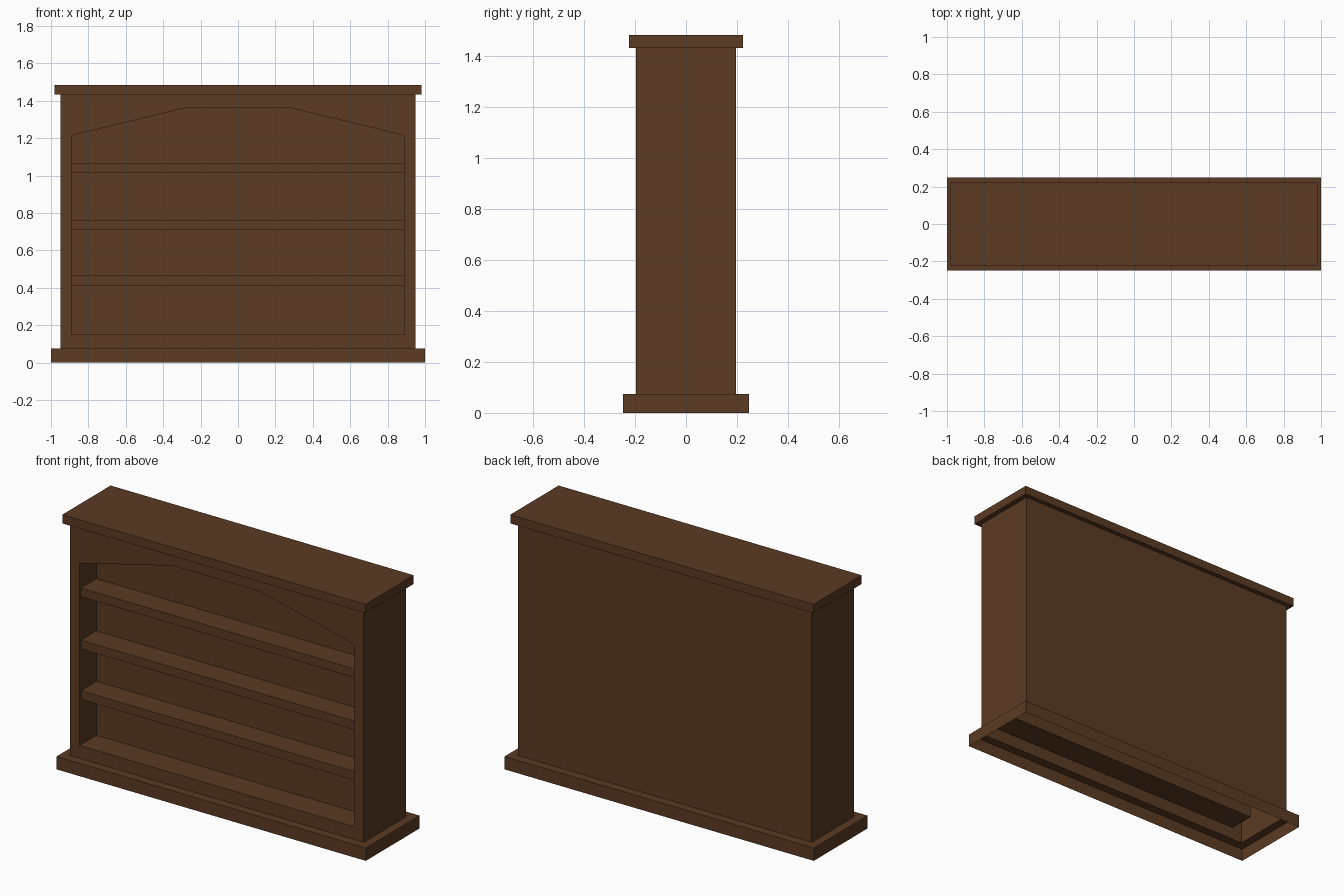
import bpy
import bmesh

if "Cube" in bpy.data.objects:
    bpy.data.objects.remove(bpy.data.objects["Cube"])

wood = bpy.data.materials.new("dark_brown_wood")
wood.diffuse_color = (0.105, 0.043, 0.017, 1.0)
wood.use_nodes = True
wood.node_tree.nodes["Principled BSDF"].inputs["Base Color"].default_value = wood.diffuse_color

HX, HY = 0.95, 0.196            # carcass half width and half depth
Z0, Z1 = 0.075, 1.433           # carcass bottom and top
AX, CX = 0.887, 0.283           # opening half width, half width of its flat crown
BACK_Y = -0.04                  # panel behind the shelves


def finish(name, bm):
    mesh = bpy.data.meshes.new(name)
    bm.to_mesh(mesh)
    bm.free()
    mesh.materials.append(wood)
    obj = bpy.data.objects.new(name, mesh)
    bpy.context.collection.objects.link(obj)
    return obj


def stepped_shell(name, rings, cap_top=False):
    """Skin a stack of rectangles (half x, half y, z) without a bottom."""
    bm = bmesh.new()
    loops = [[bm.verts.new((sx * hx, sy * hy, z))
              for sx, sy in ((-1, -1), (1, -1), (1, 1), (-1, 1))]
             for hx, hy, z in rings]
    for lo, hi in zip(loops, loops[1:]):
        for i in range(4):
            j = (i + 1) % 4
            bm.faces.new((lo[i], lo[j], hi[j], hi[i]))
    if cap_top:
        bm.faces.new(loops[-1])
    return finish(name, bm)


# Hollow plinth with a ledge, and the overhanging top board
stepped_shell("plinth", [(1, 0.248, 0), (1, 0.248, Z0), (HX, HY, Z0)])
stepped_shell("top_board", [(HX, HY, Z1), (0.98, 0.223, Z1), (0.98, 0.223, 1.484)], True)

# Carcass: outer sides and back
bm = bmesh.new()
low = [bm.verts.new((x, y, Z0)) for x, y in ((-HX, -HY), (HX, -HY), (HX, HY), (-HX, HY))]
high = [bm.verts.new((v.co.x, v.co.y, Z1)) for v in low]
for i in (1, 2, 3):
    j = (i + 1) % 4
    bm.faces.new((low[i], low[j], high[j], high[i]))

# Carcass: arched recess with its back panel
outline = [(-AX, 0.15), (AX, 0.15), (AX, 1.215), (CX, 1.362), (-CX, 1.362), (-AX, 1.215)]
front = [bm.verts.new((x, -HY, z)) for x, z in outline]
back = [bm.verts.new((x, BACK_Y, z)) for x, z in outline]
for i in range(6):
    j = (i + 1) % 6
    bm.faces.new((front[i], front[j], back[j], back[i]))
bm.faces.new(back)

# Carcass: front frame around the opening
outer = [low[0], low[1], high[1], high[0]]
edges = []
for loop in (outer, front):
    for a, b in zip(loop, loop[1:] + loop[:1]):
        edges.append(bm.edges.get((a, b)) or bm.edges.new((a, b)))
made = bmesh.ops.triangle_fill(bm, edges=edges, use_beauty=True, normal=(0, -1, 0))
for f in made["geom"]:
    if isinstance(f, bmesh.types.BMFace):
        f.normal_update()
        if f.normal.y > 0:
            f.normal_flip()
finish("carcass", bm)

# Three shelves set slightly behind the frame
for n, z in enumerate((0.414, 0.709, 1.014)):
    bm = bmesh.new()
    profile = [(BACK_Y, z), (-0.183, z), (-0.183, z + 0.051), (BACK_Y, z + 0.051)]
    left = [bm.verts.new((-AX, y, h)) for y, h in profile]
    right = [bm.verts.new((AX, y, h)) for y, h in profile]
    for i in range(3):
        bm.faces.new((left[i], left[i + 1], right[i + 1], right[i]))
    bmesh.ops.reverse_faces(bm, faces=[f for f in bm.faces])
    finish(f"shelf_{n + 1}", bm)
